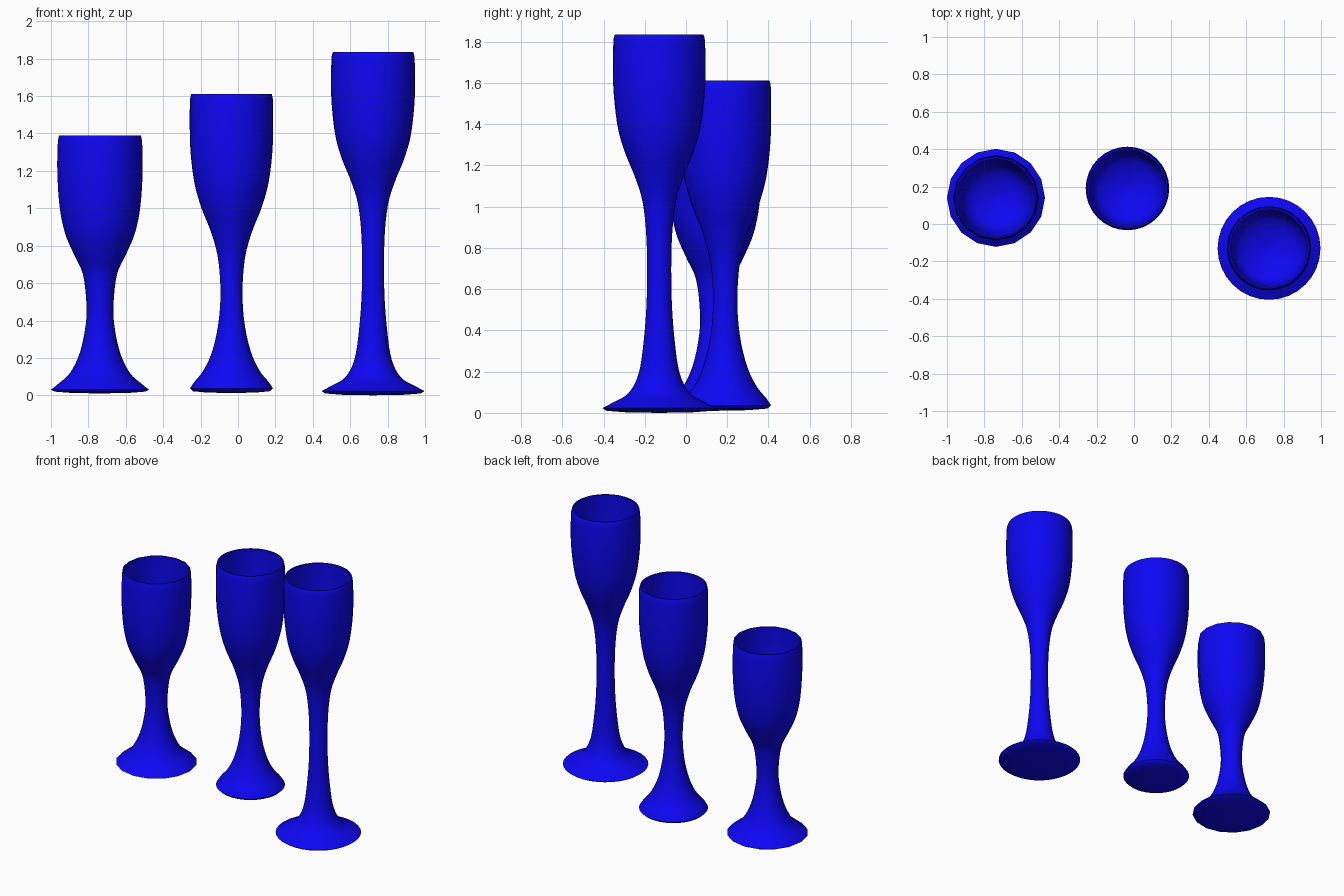
import bpy, bmesh, math
from mathutils import Vector

if "Cube" in bpy.data.objects:
    bpy.data.objects.remove(bpy.data.objects["Cube"])

blue = bpy.data.materials.new("blue")
blue.diffuse_color = (0.004, 0.002, 0.9, 1.0)
blue.use_nodes = True
blue.node_tree.nodes["Principled BSDF"].inputs["Base Color"].default_value = blue.diffuse_color


def smooth_path(pts, steps=4):
    """Catmull-Rom curve through (radius, height) points."""
    p = [Vector(q) for q in pts]
    p = [2 * p[0] - p[1]] + p + [2 * p[-1] - p[-2]]
    out = []
    for a, b, c, d in zip(p, p[1:], p[2:], p[3:]):
        for i in range(steps):
            t = i / steps
            out.append(0.5 * (2 * b + (c - a) * t + (2 * a - 5 * b + 4 * c - d) * t**2
                              + (3 * b - a - 3 * c + d) * t**3))
    return out + [p[-2]]


def flute_glass(name, x, y, sides, bottom, outer):
    """Lathe a flute: underside, outer wall, thin rim, rounded inner bowl."""
    foot_r, foot_z = outer[0]
    rim_r, rim_z = outer[-1]
    inner = [(rim_r - 0.008, rim_z)]
    inner += [(r - 0.013, z + 0.005) for r, z in outer[-2:-6:-1]]
    low_r, low = inner[-1]
    inner += [(low_r * 0.6, low - 0.06), (0, low - 0.09)]
    path = [Vector((0, bottom)), Vector((foot_r * 0.6, bottom + 0.003)),
            Vector((foot_r * 0.93, bottom + 0.01))]
    path += smooth_path(outer) + smooth_path(inner)

    bm = bmesh.new()
    rings = []
    for r, z in path:
        if r < 1e-4:
            rings.append([bm.verts.new((0, 0, z))] * sides)
        else:
            rings.append([bm.verts.new((r * math.cos(a), r * math.sin(a), z))
                          for a in (2 * math.pi * k / sides for k in range(sides))])
    for lo, hi in zip(rings, rings[1:]):
        for k in range(sides):
            n = (k + 1) % sides
            bm.faces.new(dict.fromkeys((lo[k], lo[n], hi[n], hi[k])))
    bmesh.ops.recalc_face_normals(bm, faces=bm.faces[:])
    me = bpy.data.meshes.new(name)
    bm.to_mesh(me)
    bm.free()
    ob = bpy.data.objects.new(name, me)
    ob.location = (x, y, 0)
    me.materials.append(blue)
    bpy.context.collection.objects.link(ob)
    bpy.ops.object.select_all(action='DESELECT')
    ob.select_set(True)
    bpy.context.view_layer.objects.active = ob
    bpy.ops.object.shade_smooth_by_angle(angle=math.radians(60))


# Short glass with a faceted foot
flute_glass("short_glass", -0.738, 0.14, 16, 0.01, [
    (0.262, 0.03), (0.225, 0.06), (0.16, 0.12), (0.107, 0.23), (0.076, 0.38), (0.073, 0.50),
    (0.092, 0.65), (0.14, 0.755), (0.188, 0.87), (0.216, 1.01), (0.228, 1.19), (0.226, 1.34),
    (0.219, 1.39)])

# Medium glass with a narrow foot
flute_glass("medium_glass", -0.035, 0.19, 32, 0.012, [
    (0.222, 0.037), (0.2, 0.07), (0.155, 0.125), (0.112, 0.21), (0.08, 0.326), (0.062, 0.46),
    (0.06, 0.60), (0.075, 0.75), (0.112, 0.88), (0.16, 1.0), (0.197, 1.13), (0.217, 1.28),
    (0.223, 1.42), (0.222, 1.57), (0.215, 1.612)])

# Tall glass with a wide foot
flute_glass("tall_glass", 0.722, -0.13, 32, 0.0, [
    (0.275, 0.023), (0.225, 0.05), (0.15, 0.095), (0.1, 0.19), (0.075, 0.35), (0.06, 0.567),
    (0.061, 0.83), (0.08, 1.02), (0.118, 1.145), (0.165, 1.26), (0.2, 1.38), (0.219, 1.53),
    (0.225, 1.66), (0.222, 1.8), (0.215, 1.835)])
